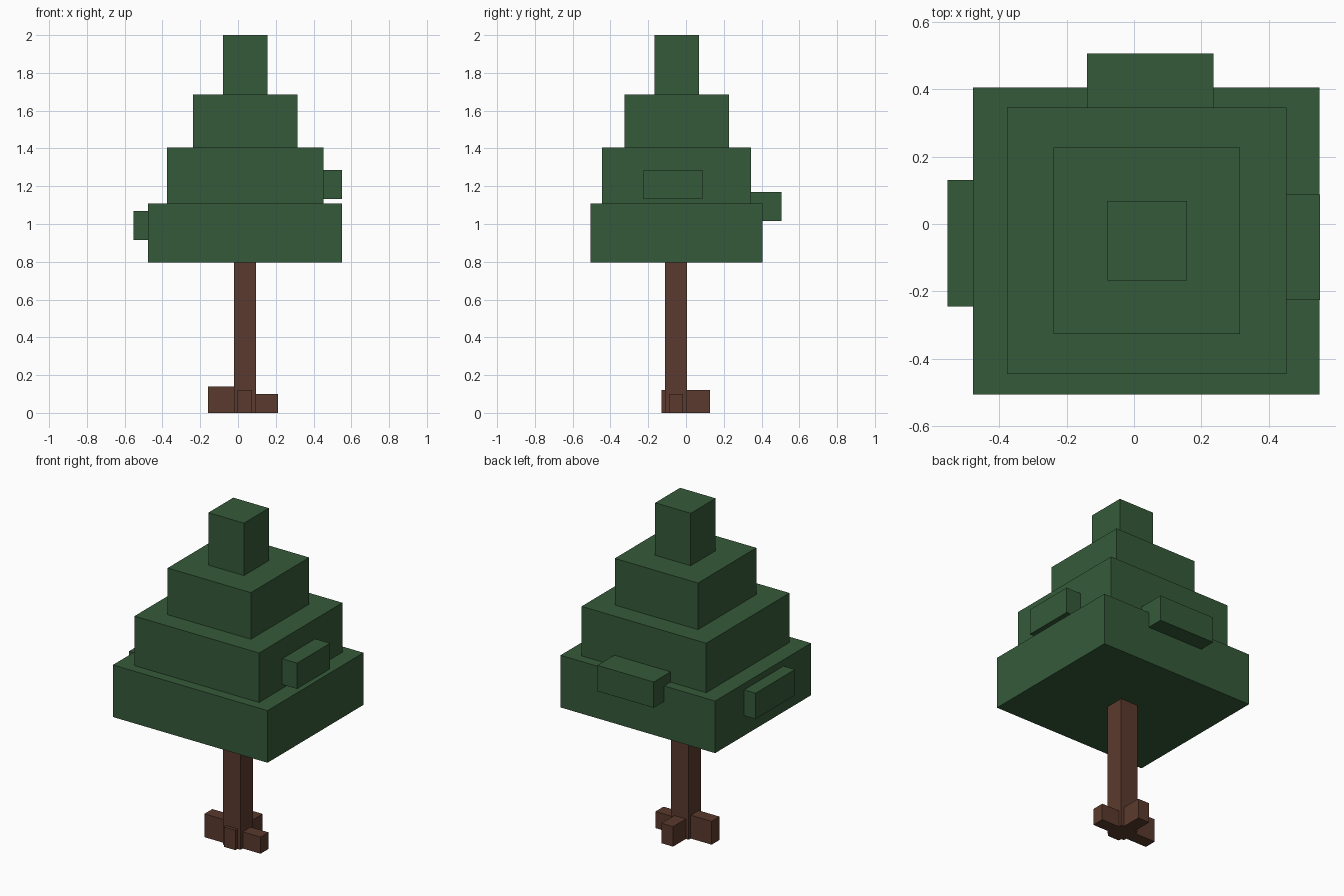
import bpy


def material(name, rgb):
    m = bpy.data.materials.new(name)
    m.diffuse_color = (*rgb, 1.0)
    return m


GREEN = material("pine green", (0.036, 0.102, 0.042))
BROWN = material("bark brown", (0.102, 0.042, 0.026))


def box(name, x, y, z, mat):
    """Axis-aligned block from (min, max) ranges."""
    bpy.ops.mesh.primitive_cube_add(size=1)
    ob = bpy.context.object
    ob.name = name
    for v in ob.data.vertices:
        v.co = [r[0] if c < 0 else r[1] for c, r in zip(v.co, (x, y, z))]
    ob.data.materials.append(mat)
    return ob


# Trunk
box("trunk", (-0.021, 0.095), (-0.111, 0.005), (0, 0.795), BROWN)

# Roots, one on each side of the trunk
box("root_left", (-0.16, -0.021), (-0.09, -0.015), (0, 0.14), BROWN)
box("root_right", (0.095, 0.213), (-0.09, -0.015), (0, 0.10), BROWN)
box("root_front", (-0.002, 0.075), (-0.131, -0.111), (0, 0.12), BROWN)
box("root_back", (-0.002, 0.075), (0.005, 0.126), (0, 0.12), BROWN)

# Stepped foliage tiers, bottom to top
tiers = [
    ((-0.477, 0.55), (-0.505, 0.405), (0.795, 1.108)),
    ((-0.376, 0.452), (-0.445, 0.345), (1.108, 1.405)),
    ((-0.239, 0.314), (-0.326, 0.227), (1.405, 1.685)),
    ((-0.079, 0.157), (-0.168, 0.068), (1.685, 2.0)),
]
for i, (x, y, z) in enumerate(tiers):
    box(f"foliage_tier_{i + 1}", x, y, z, GREEN)

# Branch clumps sticking out of the tiers
box("branch_left", (-0.553, -0.45), (-0.245, 0.13), (0.915, 1.07), GREEN)
box("branch_right", (0.43, 0.551), (-0.226, 0.087), (1.132, 1.287), GREEN)
box("branch_back", (-0.139, 0.235), (0.32, 0.505), (1.015, 1.17), GREEN)
